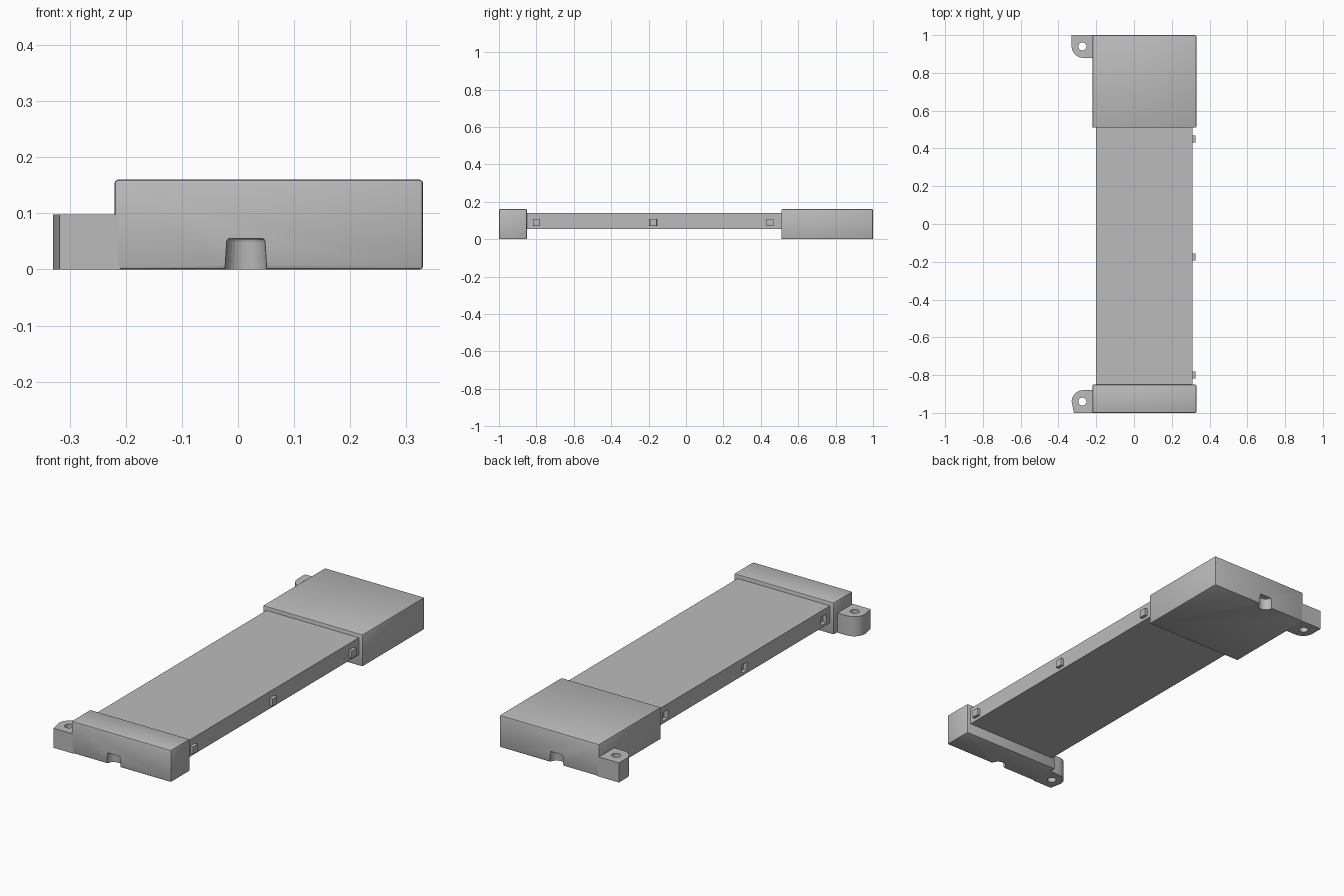
import bpy, bmesh, math

if "Cube" in bpy.data.objects:
    bpy.data.objects.remove(bpy.data.objects["Cube"])

grey = bpy.data.materials.new("light grey")
grey.diffuse_color = (0.5, 0.5, 0.5, 1)
grey.use_nodes = True
grey.node_tree.nodes["Principled BSDF"].inputs["Base Color"].default_value = grey.diffuse_color


def finish(name, bm):
    bmesh.ops.recalc_face_normals(bm, faces=bm.faces)
    me = bpy.data.meshes.new(name)
    bm.to_mesh(me)
    bm.free()
    me.materials.append(grey)
    ob = bpy.data.objects.new(name, me)
    bpy.context.collection.objects.link(ob)
    return ob


def box(name, x, y, z, bevel=0):
    bm = bmesh.new()
    bmesh.ops.create_cube(bm, size=1)
    for v in bm.verts:
        v.co = [r[0] + (c + 0.5) * (r[1] - r[0]) for c, r in zip(v.co, (x, y, z))]
    if bevel:
        bmesh.ops.bevel(bm, geom=bm.edges[:], offset=bevel, segments=2,
                        profile=0.5, affect='EDGES')
    return finish(name, bm)


def cone(name, x, y, z0, z1, r0, r1, bevel=0):
    bm = bmesh.new()
    bmesh.ops.create_cone(bm, cap_ends=True, segments=32, radius1=r0, radius2=r1, depth=z1 - z0)
    bmesh.ops.translate(bm, verts=bm.verts, vec=(x, y, (z0 + z1) / 2))
    if bevel:
        top = [e for e in bm.edges if all(v.co.z > z1 - 1e-4 for v in e.verts)]
        bmesh.ops.bevel(bm, geom=top, offset=bevel, segments=3, profile=0.5, affect='EDGES')
    return finish(name, bm)


def prism(name, pts, z0, z1):
    bm = bmesh.new()
    face = bm.faces.new([bm.verts.new((x, y, z0)) for x, y in pts])
    ext = bmesh.ops.extrude_face_region(bm, geom=[face])
    bmesh.ops.translate(bm, vec=(0, 0, z1 - z0),
                        verts=[g for g in ext['geom'] if isinstance(g, bmesh.types.BMVert)])
    return finish(name, bm)


def cut(ob, cutter):
    m = ob.modifiers.new("cut", 'BOOLEAN')
    m.operation = 'DIFFERENCE'
    m.solver = 'EXACT'
    m.object = cutter
    cutter.hide_render = True
    cutter.hide_viewport = True


def smooth(ob):
    bpy.ops.object.select_all(action='DESELECT')
    ob.select_set(True)
    bpy.context.view_layer.objects.active = ob
    bpy.ops.object.shade_smooth_by_angle(angle=math.radians(30))


# Long flat body with pegs on the right and matching sockets on the left
body = box("body", (-0.2, 0.31), (-0.86, 0.52), (0.055, 0.14))
for i, y in enumerate((-0.8, -0.175, 0.45)):
    box(f"peg_{i}", (0.30, 0.326), (y - 0.019, y + 0.019), (0.07, 0.108), 0.002)
    cut(body, box(f"socket_cutter_{i}", (-0.25, -0.18), (y - 0.021, y + 0.021), (0.068, 0.11)))

# End caps, each with a cable notch and a screw ear (s is the outward y direction)
for name, s, inner in (("front", -1, -0.85), ("back", 1, 0.51)):
    cap = box(name + "_cap", (-0.22, 0.33), sorted((inner, s)), (0, 0.16), 0.006)
    cut(cap, cone(name + "_notch_cutter", 0.014, s, -0.01, 0.055, 0.038, 0.034, 0.005))
    smooth(cap)

    # Ear outline: straight outer edge, rounded inner corner
    r, left, near = 0.06, -0.33, s * 0.88
    arc = [(left + r - r * math.cos(a), near + s * (r - r * math.sin(a)))
           for a in (math.pi / 2 * k / 10 for k in range(11))]
    outer = [(-0.21, s), (left + 0.012, s)] if s < 0 else [(-0.21, s), (left, s)]
    ear = prism(name + "_ear", outer + arc + [(-0.21, near)], 0, 0.098)
    cut(ear, cone(name + "_screw_cutter", -0.273, s * 0.94, -0.05, 0.15, 0.021, 0.021))
    smooth(ear)
